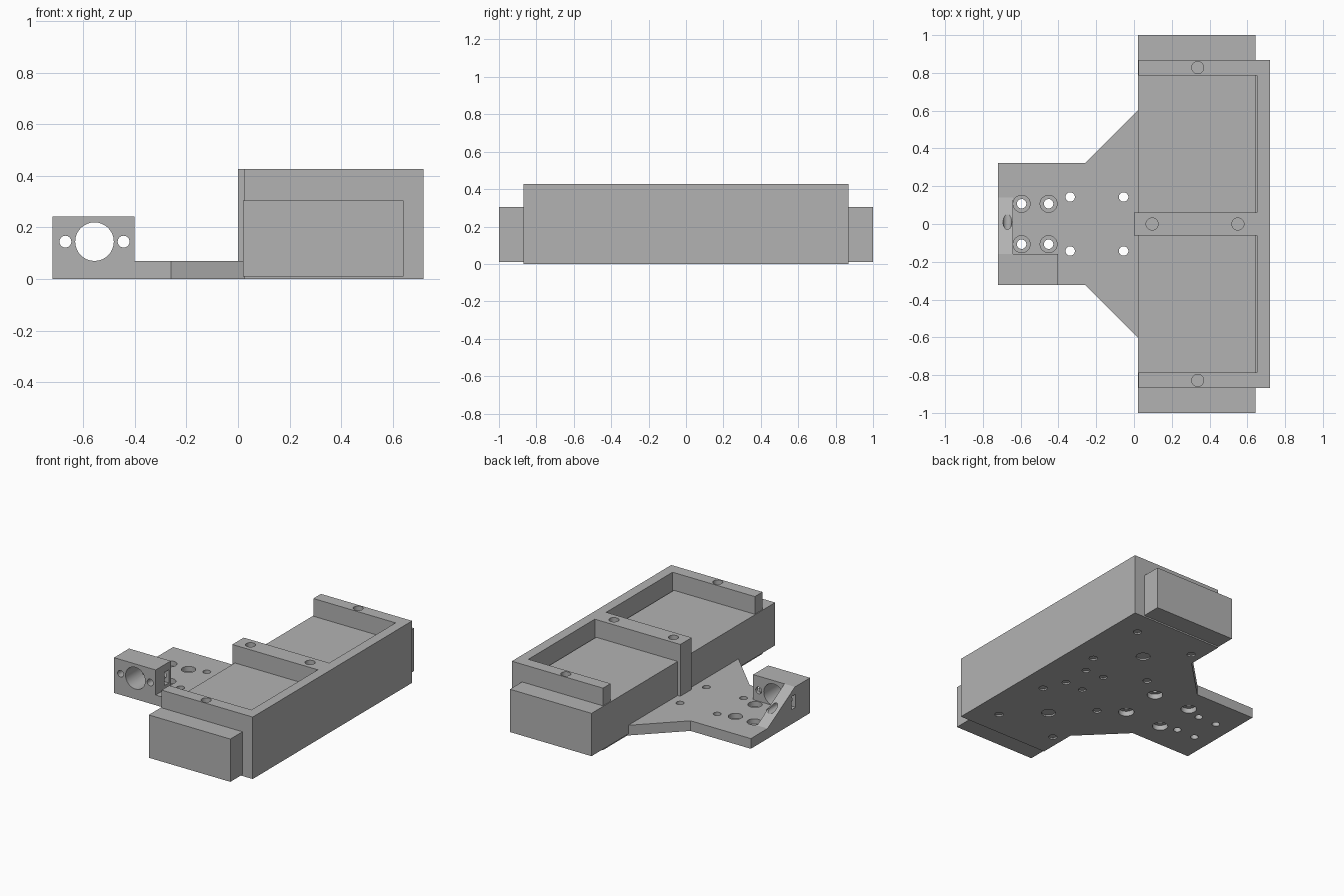
import bpy, bmesh, math
from mathutils import Matrix, Vector

if "Cube" in bpy.data.objects:
    bpy.data.objects.remove(bpy.data.objects["Cube"])

grey = bpy.data.materials.new("plain_grey")
grey.diffuse_color = (0.45, 0.45, 0.45, 1)
grey.use_nodes = True
grey.node_tree.nodes["Principled BSDF"].inputs["Base Color"].default_value = grey.diffuse_color


def finish(name, bm):
    bmesh.ops.recalc_face_normals(bm, faces=bm.faces)
    me = bpy.data.meshes.new(name)
    bm.to_mesh(me)
    bm.free()
    me.materials.append(grey)
    ob = bpy.data.objects.new(name, me)
    bpy.context.collection.objects.link(ob)
    return ob


def prism(name, points, offset):
    """Extrude a planar 3D outline along an offset."""
    bm = bmesh.new()
    face = bm.faces.new([bm.verts.new(p) for p in points])
    ext = bmesh.ops.extrude_face_region(bm, geom=[face], use_keep_orig=True)
    bmesh.ops.translate(bm, vec=Vector(offset),
                        verts=[v for v in ext["geom"] if isinstance(v, bmesh.types.BMVert)])
    return finish(name, bm)


def box(name, x0, x1, y0, y1, z0, z1):
    return prism(name, [(x0, y0, z0), (x1, y0, z0), (x1, y1, z0), (x0, y1, z0)], (0, 0, z1 - z0))


def cylinder(a, b, r):
    a, b = Vector(a), Vector(b)
    d = b - a
    bm = bmesh.new()
    m = Matrix.Translation((a + b) / 2) @ d.to_track_quat('Z', 'Y').to_matrix().to_4x4()
    bmesh.ops.create_cone(bm, cap_ends=True, segments=32, radius1=r, radius2=r,
                          depth=d.length, matrix=m)
    return finish("hole_cutter", bm)


def boolean(target, tool, op):
    mod = target.modifiers.new("bool", 'BOOLEAN')
    mod.operation, mod.solver, mod.object = op, 'EXACT', tool
    bpy.context.view_layer.objects.active = target
    bpy.ops.object.modifier_apply(modifier=mod.name)
    bpy.data.objects.remove(tool)


# Flared base plate
half = [(-0.72, 0.322), (-0.26, 0.322), (0.025, 0.605), (0.025, 0.868), (0.72, 0.868)]
outline = [(x, y, 0) for x, y in half] + [(x, -y, 0) for x, y in reversed(half)]
body = prism("mounting_frame", outline, (0, 0, 0.07))

# Back, end and middle walls, bracket block and its sloping rib
for part in (
    box("back_wall", 0.652, 0.72, -0.868, 0.868, 0, 0.427),
    box("end_wall", 0.025, 0.72, 0.785, 0.868, 0, 0.427),
    box("end_wall", 0.025, 0.72, -0.868, -0.785, 0, 0.427),
    box("middle_wall", 0, 0.68, -0.062, 0.062, 0, 0.427),
    box("bracket", -0.72, -0.402, -0.322, -0.158, 0, 0.243),
    prism("rib", [(-0.72, -0.2, 0), (-0.72, 0.14, 0), (-0.72, 0.14, 0.07),
                  (-0.72, -0.158, 0.243), (-0.72, -0.2, 0.243)], (0.08, 0, 0)),
):
    boolean(body, part, 'UNION')

cutters = []
# Bracket bore, screw holes and nut slots
for x, r, end in ((-0.557, 0.075, -0.1), (-0.67, 0.023, 0.2), (-0.444, 0.023, -0.1)):
    cutters.append(cylinder((x, -0.4, 0.145), (x, end, 0.145), r))
cutters.append(box("slot", -0.8, -0.645, -0.165, -0.12, 0.1, 0.19))
cutters.append(box("slot", -0.47, -0.3, -0.225, -0.18, 0.1, 0.19))
for s in (1, -1):
    # Plate holes countersunk from above, then from below
    for x in (-0.595, -0.452):
        cutters.append(cylinder((x, s * 0.107, -0.1), (x, s * 0.107, 0.1), 0.025))
        cutters.append(cylinder((x, s * 0.107, 0.035), (x, s * 0.107, 0.1), 0.045))
    for x in (-0.338, -0.055):
        cutters.append(cylinder((x, s * 0.143, -0.1), (x, s * 0.143, 0.1), 0.025))
        cutters.append(cylinder((x, s * 0.143, -0.1), (x, s * 0.143, 0.035), 0.05))
    # Underside holes below the long block
    for x, y, r in ((0.55, 0.69, 0.027), (0.1, 0.69, 0.027), (0.55, 0.25, 0.027),
                    (0.1, 0.25, 0.027), (0.32, 0.472, 0.045),
                    (0.485, 0.1, 0.025), (0.345, 0.105, 0.025)):
        cutters.append(cylinder((x, s * y, -0.1), (x, s * y, 0.1), r))
    # End wall screw holes
    cutters.append(cylinder((0.337, s * 0.828, 0.29), (0.337, s * 0.828, 0.5), 0.032))
# Middle wall screw holes
for x in (0.096, 0.55):
    cutters.append(cylinder((x, 0, 0.29), (x, 0, 0.5), 0.032))
for c in cutters:
    boolean(body, c, 'DIFFERENCE')

# Long block resting in the frame
block = box("long_block", 0.02, 0.642, -1, 1, 0.01, 0.305)

for ob in (body, block):
    bpy.ops.object.select_all(action='DESELECT')
    ob.select_set(True)
    bpy.context.view_layer.objects.active = ob
    bpy.ops.object.shade_smooth_by_angle(angle=math.radians(30))
